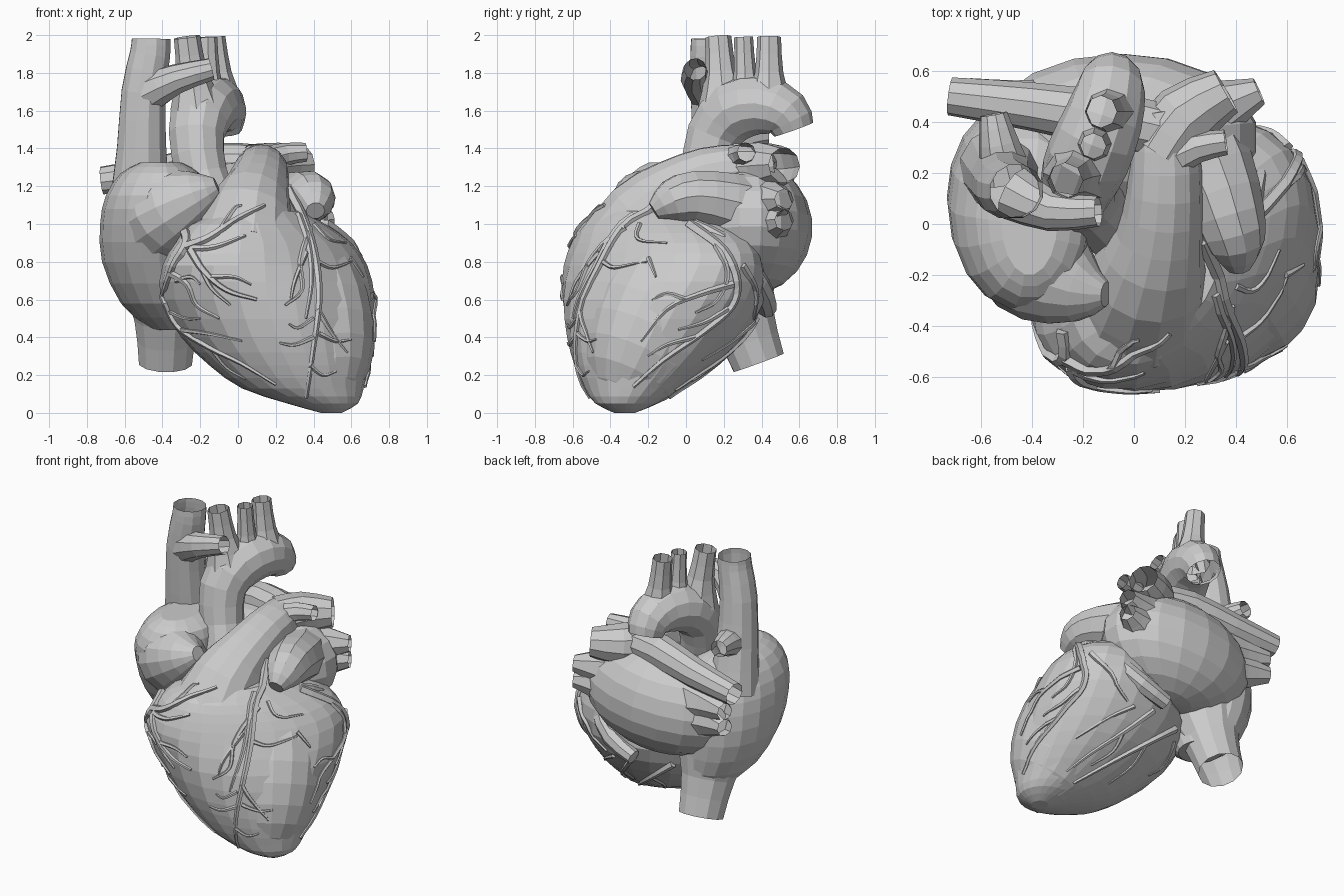
import bpy, bmesh, math
from mathutils import Vector
from mathutils.bvhtree import BVHTree


def spline(pts, steps):
    """Catmull-Rom resampling of points of any dimension."""
    p = [Vector(q) for q in pts]
    p = [2 * p[0] - p[1]] + p + [2 * p[-1] - p[-2]]
    out = []
    for i in range(1, len(p) - 2):
        a, b, c, d = p[i - 1:i + 3]
        for k in range(steps):
            t = k / steps
            out.append(0.5 * (2 * b + (c - a) * t + (2 * a - 5 * b + 4 * c - d) * t * t
                              + (3 * b - a - 3 * c + d) * t ** 3))
    return out + [p[-2]]


def skin(name, rings, cap_start=False, cap_end=False):
    """Bridge equal rings of points into a faceted skin."""
    bm = bmesh.new()
    vr = [[bm.verts.new(v) for v in r] for r in rings]
    n = len(vr[0])
    for a, b in zip(vr, vr[1:]):
        for i in range(n):
            j = (i + 1) % n
            bm.faces.new((a[i], a[j], b[j], b[i]))
    if cap_start:
        bm.faces.new(vr[0][::-1])
    if cap_end:
        bm.faces.new(vr[-1])
    bmesh.ops.recalc_face_normals(bm, faces=bm.faces)
    me = bpy.data.meshes.new(name)
    bm.to_mesh(me)
    bm.free()
    ob = bpy.data.objects.new(name, me)
    bpy.context.collection.objects.link(ob)
    return ob


def tube(name, pts, sides=10, steps=2, cap_start=False, cap_end=False):
    """Tube along (x, y, z, radius) points."""
    p = spline(pts, steps) if steps > 1 else [Vector(q) for q in pts]
    rings, n = [], None
    for i, q in enumerate(p):
        t = (p[min(i + 1, len(p) - 1)].to_3d() - p[max(i - 1, 0)].to_3d()).normalized()
        n = t.orthogonal() if n is None else n - t * n.dot(t)
        n.normalize()
        b, r = t.cross(n), max(q[3], 0.003)
        ang = [2 * math.pi * k / sides for k in range(sides)]
        rings.append([q.to_3d() + (n * math.cos(a) + b * math.sin(a)) * r for a in ang])
    return skin(name, rings, cap_start, cap_end)


def loft(name, secs, sides=20, steps=2):
    """Stack of horizontal ellipses given as (z, x0, x1, y0, y1, diagonal skew)."""
    rings = []
    for z, x0, x1, y0, y1, s in spline(secs, steps):
        ang = [2 * math.pi * k / sides for k in range(sides)]
        rings.append([Vector(((x0 + x1) / 2 + (x1 - x0) / 2 * math.cos(a),
                              (y0 + y1) / 2 + (y1 - y0) / 2 * math.sin(a + s), z)) for a in ang])
    return skin(name, rings, True, True)


# Ventricles and the outflow rising into the pulmonary trunk
body = loft("ventricles", [
    (0.0, .44, .55, -.38, -.27, 0), (.05, .26, .635, -.48, -.15, 0), (.13, .02, .665, -.54, -.02, 0),
    (.25, -.15, .69, -.59, .15, 0), (.4, -.30, .71, -.63, .31, .04), (.6, -.41, .725, -.655, .42, .16),
    (.78, -.40, .685, -.65, .41, .36), (.9, -.33, .60, -.61, .36, .4), (1.0, -.25, .46, -.55, .25, .35),
    (1.07, -.08, .34, -.44, .1, .3)], sides=24)
mid, axis = Vector((.365, -.155, .525)), Vector((.25, -.4, -.87)).normalized()
left = tube("left_ventricle", [
    (*(mid + axis * -.55 * math.cos(a)), .345 * math.sin(a))
    for a in [math.pi * k / 12 for k in range(13)]], 18, 1, True, True)
trunk = tube("pulmonary_trunk", [
    (.03, -.3, .85, .29), (.06, -.2, 1.05, .23), (.1, -.05, 1.18, .175),
    (.12, .12, 1.26, .15), (.12, .3, 1.29, .135), (.1, .45, 1.31, .1)],
    sides=14, cap_start=True, cap_end=True)

# Right atrium with its appendage
loft("right_atrium", [
    (.44, -.47, -.2, .1, .4, 0), (.58, -.62, -.2, -.08, .46, 0), (.8, -.72, -.2, -.22, .48, 0),
    (1.0, -.73, -.18, -.31, .47, 0), (1.15, -.70, -.17, -.34, .42, 0),
    (1.27, -.62, -.2, -.29, .34, 0), (1.325, -.52, -.3, -.2, .22, 0)], sides=18)
tube("right_appendage", [
    (-.42, .05, 1.0, .24), (-.41, -.1, 1.04, .25), (-.32, -.2, 1.1, .21), (-.2, -.26, 1.16, .13),
    (-.11, -.275, 1.2, .05)], 14, cap_start=True, cap_end=True)

# Left atrium with its appendage
bpy.ops.mesh.primitive_uv_sphere_add(segments=18, ring_count=11, location=(-.05, .34, .98))
atrium = bpy.context.object
atrium.name = "left_atrium"
atrium.scale = (.54, .33, .35)
atrium.rotation_euler = (0, math.radians(-6), 0)
tube("left_appendage", [
    (.2, .36, 1.05, .22), (.31, .2, 1.11, .17), (.37, .03, 1.14, .145),
    (.4, -.08, 1.12, .115), (.41, -.17, 1.07, .05)], cap_start=True, cap_end=True)

# Great veins
tube("upper_vena_cava", [(-.52, .22, 1.1, .165), (-.51, .17, 1.4, .135),
                         (-.5, .14, 1.7, .12), (-.465, .13, 1.9, .11), (-.46, .13, 1.98, .105)], 12)
tube("upper_vein_branch", [(-.47, .12, 1.7, .11), (-.32, .05, 1.77, .08), (-.14, .05, 1.82, .06)])
tube("rear_vein_stub", [(-.5, .18, 1.42, .11), (-.53, .32, 1.46, .08), (-.55, .43, 1.47, .055)])
tube("lower_vena_cava", [(-.38, .22, .75, .26), (-.38, .3, .5, .175), (-.385, .385, .265, .145)], 12)

# Aorta and its three upper branches
tube("aorta", [
    (-.1, .02, 1.0, .15), (-.19, .1, 1.25, .14), (-.22, .15, 1.47, .15), (-.18, .26, 1.6, .165),
    (-.12, .41, 1.63, .155), (-.09, .53, 1.58, .135), (-.09, .57, 1.5, .11)], 12)
for i, (x, y, tx, ty, r) in enumerate([(-.22, .2, -.27, .17, .07), (-.15, .32, -.16, .305, .05),
                                       (-.09, .44, -.13, .44, .063)]):
    tube(f"arch_branch_{i + 1}", [(x, y, 1.62, r * 2), ((x + tx) / 2, (y + ty) / 2, 1.8, r * 1.2),
                                  (tx, ty, 1.99, r)], 8)

# Pulmonary arteries
tube("right_pulmonary_artery", [(.12, .36, 1.31, .11), (-.1, .41, 1.32, .11),
                                (-.4, .46, 1.27, .095), (-.72, .5, 1.23, .075)])
tube("left_pulmonary_artery", [(.1, .28, 1.29, .14), (.2, .42, 1.3, .135), (.36, .52, 1.31, .095)])
tube("left_artery_branch", [(.15, .25, 1.34, .07), (.25, .3, 1.37, .06), (.36, .32, 1.38, .05)], 8)

# Pulmonary veins, two on each side
for side, x0, x1 in (("left", .22, .49), ("right", -.35, -.66)):
    for i, z in enumerate((1.12, 1.01)):
        z -= .03 if side == "right" else 0
        tube(f"{side}_pulmonary_vein_{i + 1}", [(x0, .4, z - .02, .18), ((x0 + x1) / 2, .46, z, .11),
                                                (x1, .52, z + .01, .055)], 8)

# Vein band in the groove behind the left ventricle
tube("groove_vein", [(.45, .04, 1.0, .03), (.48, .18, .92, .045), (.43, .33, .77, .055),
                     (.28, .41, .63, .06), (.1, .43, .55, .05)],
     8, cap_start=True, cap_end=True)

# Surface vessels: 2D paths projected on the ventricles
trees = [BVHTree.FromPolygons([v.co for v in o.data.vertices], [list(p.vertices) for p in o.data.polygons])
         for o in (body, left, trunk)]
RAYS = {"front": (lambda a, b: Vector((a, -2, b)), Vector((0, 1, 0))),
        "side": (lambda a, b: Vector((2, a, b)), Vector((-1, 0, 0))),
        "rear": (lambda a, b: Vector((a, 2, b)), Vector((0, -1, 0)))}


def vessel(view, r, *path):
    start, d = RAYS[view]
    p = spline(list(zip(path[::2], path[1::2])), 4)
    out = []
    for i, (a, b) in enumerate(p):
        hits = [h for h in (t.ray_cast(start(a, b), d) for t in trees) if h[0]]
        if hits:
            h = min(hits, key=lambda k: k[3])
            out.append((*(h[0] - d * .004), r * (1 - .65 * i / len(p))))
    if len(out) > 2:
        tube(f"{view}_surface_vessel", out, 5, 1, True, True)


# front: main descending vessel and its branches
for v in [(.028, .27, 1.18, .35, 1.02, .41, .82, .43, .6, .40, .35, .36, .08),
          (.02, .3, 1.1, .37, .9, .39, .7, .36, .5), (.018, .38, .98, .33, .8, .34, .65, .25, .57),
          (.015, .36, .85, .3, .7, .28, .6), (.015, .4, 1.0, .48, .92, .57, .9),
          (.015, .42, .8, .5, .77, .6, .8), (.016, .42, .55, .5, .42, .58, .32),
          (.014, .43, .42, .52, .38, .6, .39), (.014, .4, .4, .3, .36, .22, .37),
          (.012, .4, .5, .32, .45, .27, .47), (.012, .38, .25, .45, .2, .52, .22)]:
    vessel("front", *v)
# front: fans over the right ventricle
for v in [(.035, -.3, 1.0, -.27, .9, -.34, .78, -.4, .62),
          (.028, -.27, .88, -.15, .93, 0, 1.03, .14, 1.1), (.016, -.1, .96, -.02, 1.08, .02, 1.1),
          (.02, -.25, .87, -.12, .88, .04, .94), (.024, -.25, .86, -.18, .75, -.06, .65, .1, .6),
          (.015, -.15, .72, -.02, .72, .07, .68), (.016, -.2, .78, -.14, .66, -.04, .57),
          (.02, -.36, .74, -.27, .68, -.22, .57, -.1, .5), (.014, -.33, .7, -.25, .72, -.2, .68),
          (.022, -.4, .62, -.32, .46, -.16, .35, .02, .26, .2, .15),
          (.015, -.3, .44, -.16, .42, .02, .38), (.013, -.14, .34, -.06, .24, .04, .18),
          (.014, -.37, .54, -.28, .5, -.2, .5)]:
    vessel("front", *v)
# side: branches over the left ventricle
for v in [(.03, .02, 1.0, .2, .86, .27, .7, .24, .56, .08, .42, -.12, .28, -.28, .14),
          (.018, .14, .92, .22, .75, .17, .6, .05, .53), (.02, .25, .68, .08, .63, -.1, .55, -.24, .38),
          (.014, 0, .6, -.1, .63, -.18, .6), (.016, .22, .55, .1, .48, -.04, .44),
          (.014, .05, .4, -.1, .36, -.2, .3), (.022, .3, .78, .37, .65, .36, .5),
          (.014, -.2, .82, -.16, .72)]:
    vessel("side", *v)
# rear: branches over the underside
for v in [(.025, -.1, .5, .05, .38, .25, .22, .42, .08), (.02, .15, .5, .28, .36, .42, .22, .5, .12),
          (.015, .3, .48, .42, .4, .55, .28), (.014, .1, .34, .1, .24, .18, .14),
          (.014, -.15, .46, -.18, .36, -.1, .28), (.014, .3, .34, .3, .25, .38, .17)]:
    vessel("rear", *v)
